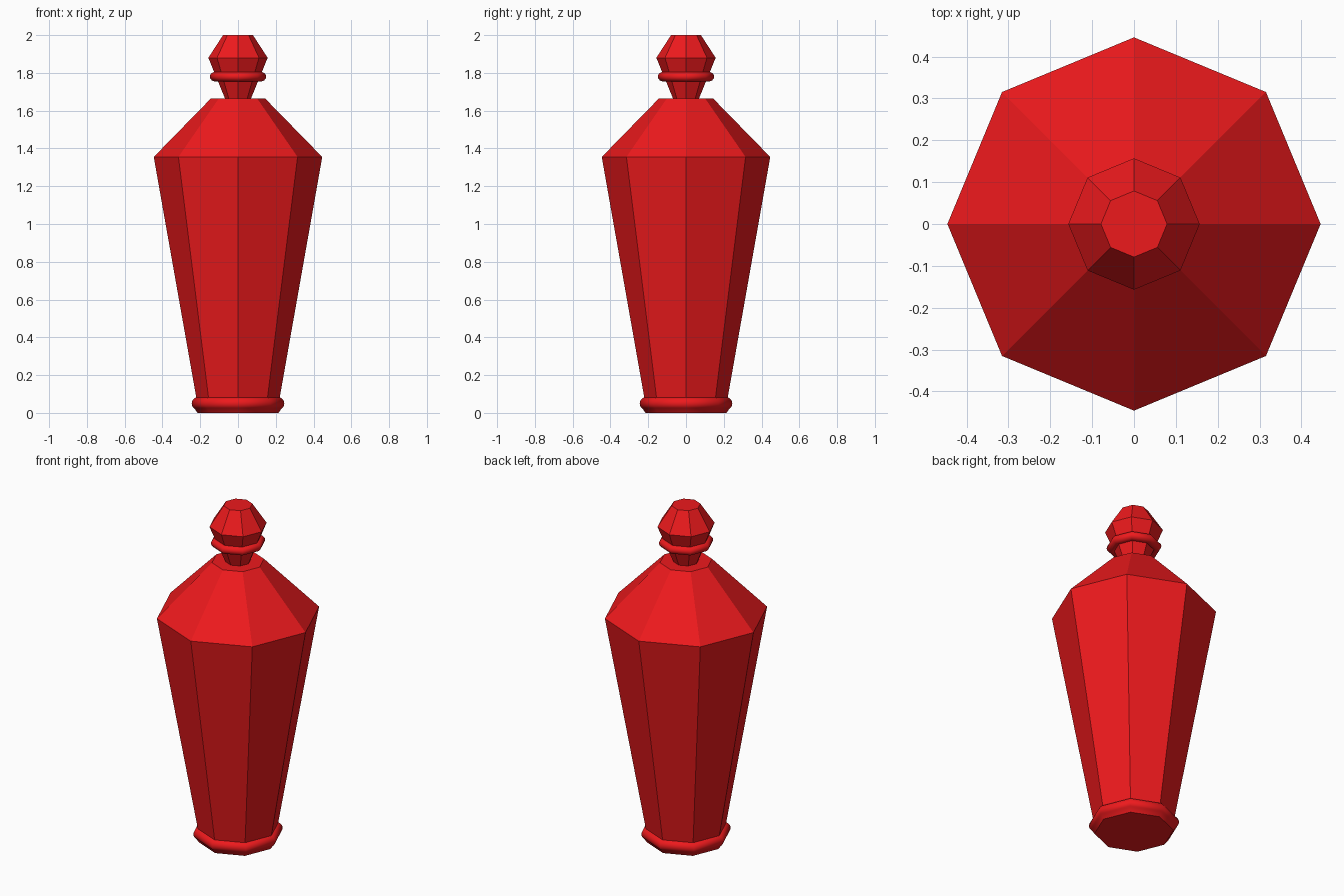
import bpy, bmesh, math

if "Cube" in bpy.data.objects:
    bpy.data.objects.remove(bpy.data.objects["Cube"])

SIDES = 8
red = bpy.data.materials.new("red_glass")
red.diffuse_color = (0.85, 0.01, 0.012, 1)
red.use_nodes = True
red.node_tree.nodes["Principled BSDF"].inputs["Base Color"].default_value = red.diffuse_color


def lathe(name, profile, closed=False, smooth=None):
    """Turn an (r, z) profile into an eight-sided part, capped or looped."""
    bm = bmesh.new()
    rings = [[bm.verts.new((r * math.cos(math.tau * i / SIDES),
                            r * math.sin(math.tau * i / SIDES), z))
              for i in range(SIDES)] for r, z in profile]
    pairs = list(zip(rings, rings[1:]))
    if closed:
        pairs.append((rings[-1], rings[0]))
    else:
        bm.faces.new(rings[0][::-1])
        bm.faces.new(rings[-1])
    for a, b in pairs:
        for i in range(SIDES):
            j = (i + 1) % SIDES
            bm.faces.new((a[i], a[j], b[j], b[i]))
    bmesh.ops.recalc_face_normals(bm, faces=bm.faces)
    mesh = bpy.data.meshes.new(name)
    bm.to_mesh(mesh)
    bm.free()
    mesh.materials.append(red)
    obj = bpy.data.objects.new(name, mesh)
    bpy.context.collection.objects.link(obj)
    if smooth:
        bpy.ops.object.select_all(action='DESELECT')
        obj.select_set(True)
        bpy.context.view_layer.objects.active = obj
        bpy.ops.object.shade_smooth_by_angle(angle=math.radians(smooth))
    return obj


def oval(radius, height, half_w, half_h, n=14):
    return [(radius + half_w * math.cos(math.tau * k / n),
             height + half_h * math.sin(math.tau * k / n)) for k in range(n)]


# Tapered bottle body with sloped shoulder
lathe("bottle_body", [(0.217, 0.06), (0.446, 1.355), (0.143, 1.665)])

# Foot: flat underside, rounded outer rim
rim = [(0.215 + 0.03 * math.cos(math.radians(a)),
        0.05 + 0.032 * math.sin(math.radians(a))) for a in range(-60, 91, 15)]
lathe("foot", [(0.215, 0.0)] + rim, smooth=50)

# Faceted stopper: flared neck and gem-like head
lathe("stopper", [(0.067, 1.66), (0.157, 1.88), (0.079, 2.0)])

# Rounded collar around the stopper neck
lathe("stopper_collar", oval(0.122, 1.78, 0.027, 0.025), closed=True, smooth=60)
